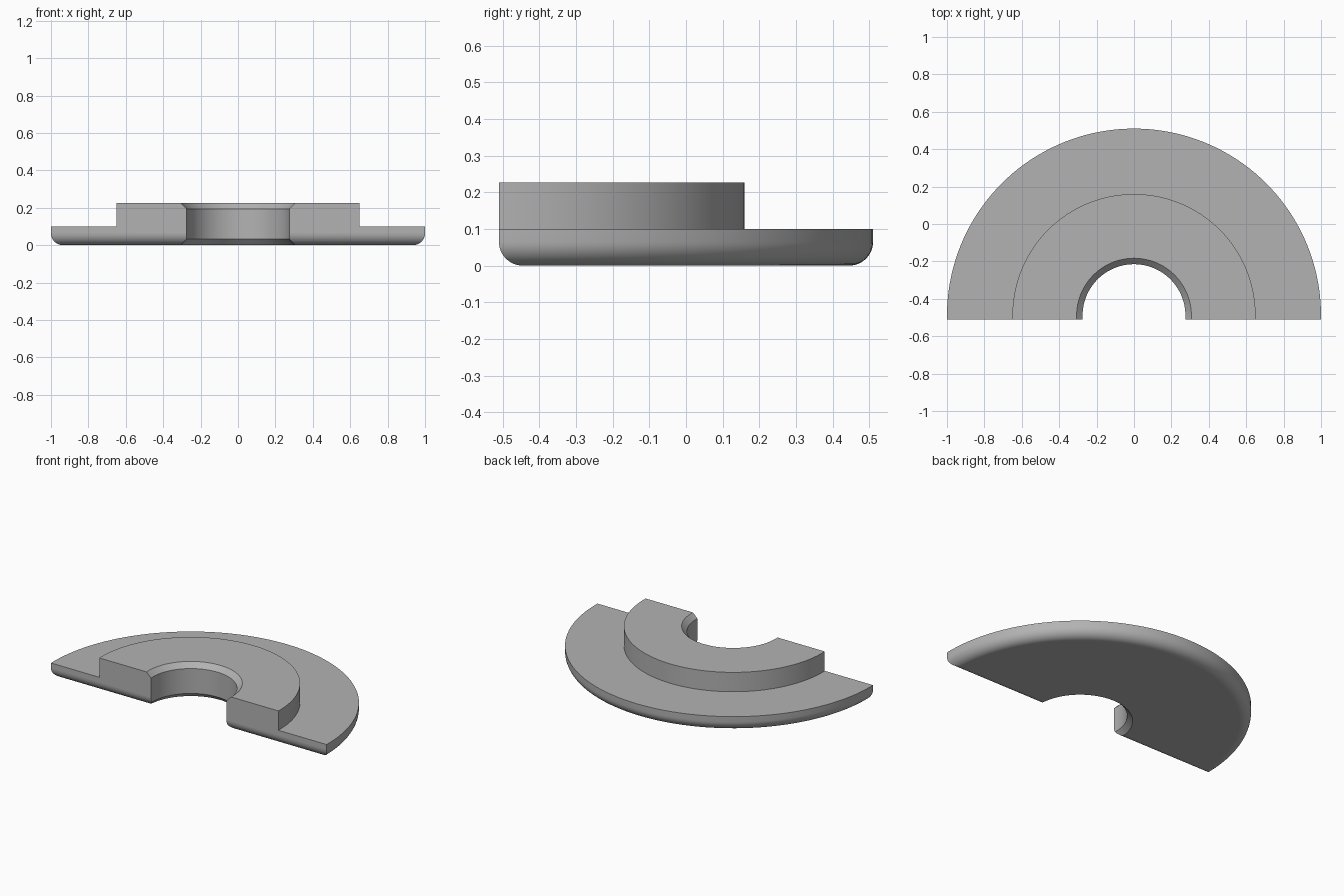
import bpy
import bmesh
from math import sin, cos, pi, radians
from mathutils import Matrix, Vector

cube = bpy.data.objects.get("Cube")
if cube:
    bpy.data.objects.remove(cube, do_unlink=True)

AXIS_Y, FRONT_Y = -0.49, -0.51     # ring centre and flat cut face
RIM, HUB, BORE = 1.0, 0.65, 0.275  # radii
FLANGE_TOP, HUB_TOP = 0.10, 0.227
FILLET, CHAMFER = 0.065, 0.032
SEGMENTS, ROUND_STEPS = 160, 12

grey = bpy.data.materials.new("plain grey")
grey.use_nodes = True
grey.diffuse_color = (0.45, 0.45, 0.45, 1)
grey.node_tree.nodes["Principled BSDF"].inputs["Base Color"].default_value = grey.diffuse_color


def new_object(name, bm):
    bmesh.ops.recalc_face_normals(bm, faces=bm.faces[:])
    mesh = bpy.data.meshes.new(name)
    bm.to_mesh(mesh)
    bm.free()
    mesh.materials.append(grey)
    obj = bpy.data.objects.new(name, mesh)
    bpy.context.collection.objects.link(obj)
    return obj


def rounded_corner(edge, direction):
    """Quarter round from the floor up to an upright wall at the given edge."""
    angles = [pi / 2 * i / ROUND_STEPS for i in range(ROUND_STEPS + 1)]
    return [(edge - direction * FILLET * (1 - sin(a)), FILLET * (1 - cos(a)))
            for a in angles]


# Stepped ring: closed profile turned about the vertical axis
profile = [(BORE + CHAMFER, 0)] + rounded_corner(RIM, 1) + [
    (RIM, FLANGE_TOP), (HUB, FLANGE_TOP), (HUB, HUB_TOP),
    (BORE + CHAMFER, HUB_TOP), (BORE, HUB_TOP - CHAMFER), (BORE, CHAMFER)]
bm = bmesh.new()
rings = []
for s in range(SEGMENTS):
    turn = Matrix.Rotation(2 * pi * s / SEGMENTS, 3, 'Z')
    rings.append([bm.verts.new(turn @ Vector((r, 0, z)) + Vector((0, AXIS_Y, 0)))
                  for r, z in profile])
for s, ring in enumerate(rings):
    following = rings[(s + 1) % SEGMENTS]
    for i in range(len(profile)):
        j = (i + 1) % len(profile)
        bm.faces.new((ring[i], following[i], following[j], ring[j]))
half_ring = new_object("stepped_half_ring", bm)

# Block with a rounded lower front edge, used to keep the back half
section = [(1, -0.5), (1, 0.5), (FRONT_Y, 0.5)]
section += reversed(rounded_corner(FRONT_Y, -1))
section += [(FRONT_Y + FILLET, -0.5)]
bm = bmesh.new()
end = bm.faces.new([bm.verts.new((-2, y, z)) for y, z in section])
side = bmesh.ops.extrude_face_region(bm, geom=[end])
bmesh.ops.translate(bm, vec=(4, 0, 0),
                    verts=[v for v in side["geom"] if isinstance(v, bmesh.types.BMVert)])
cutter = new_object("half_cutter", bm)
cutter.hide_render = True

cut = half_ring.modifiers.new("keep back half", 'BOOLEAN')
cut.operation = 'INTERSECT'
cut.solver = 'EXACT'
cut.object = cutter
bpy.ops.object.select_all(action='DESELECT')
bpy.context.view_layer.objects.active = half_ring
half_ring.select_set(True)
bpy.ops.object.modifier_apply(modifier=cut.name)
bpy.data.objects.remove(cutter, do_unlink=True)

# Smooth the curved walls, keep the level faces and the cut face flat
bpy.ops.object.shade_smooth_by_angle(angle=radians(30))
for face in half_ring.data.polygons:
    if abs(face.normal.z) > 0.999 or face.normal.y < -0.9999 and face.center.y < FRONT_Y + 0.001:
        face.use_smooth = False
